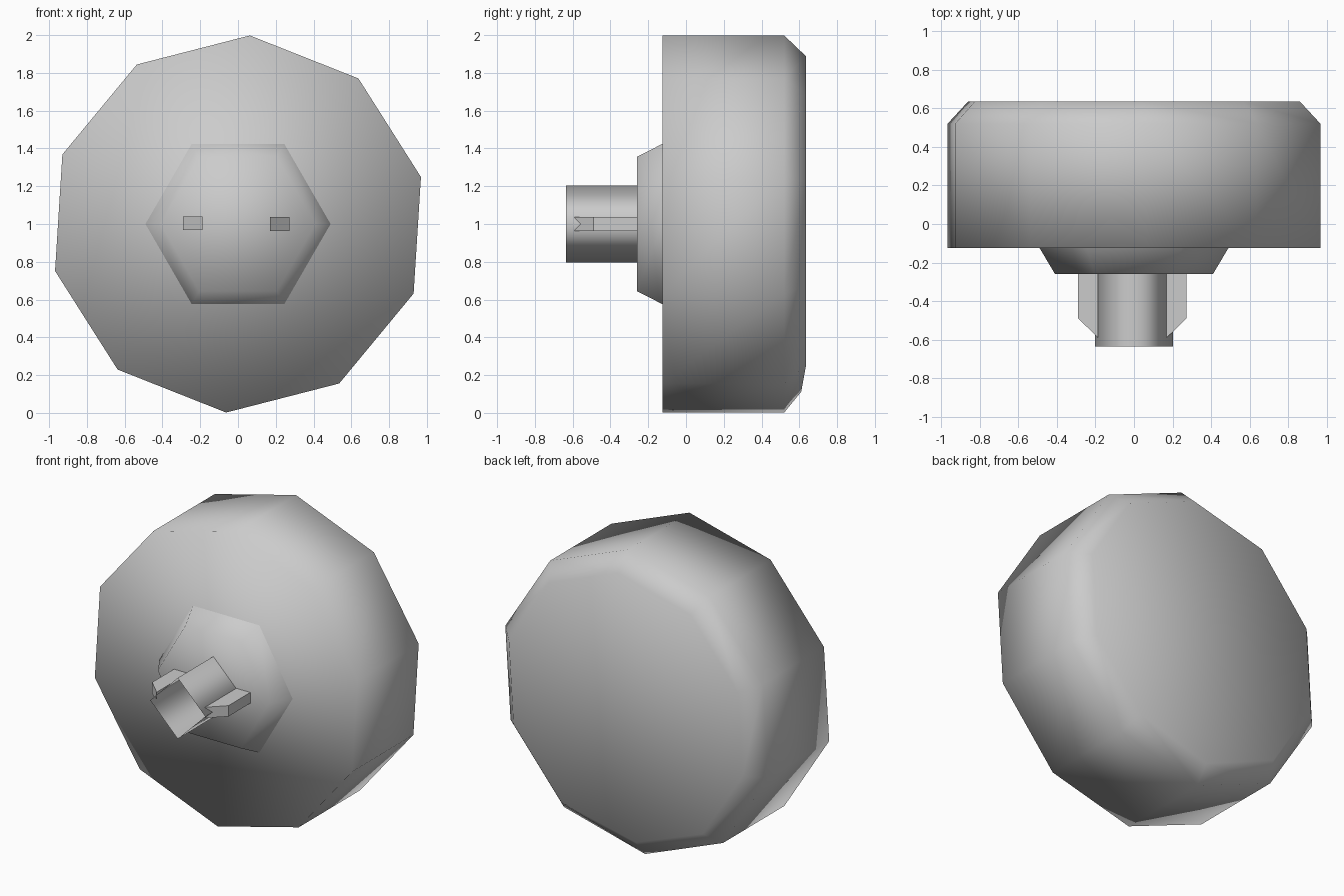
import bpy, bmesh, math
from mathutils import Matrix

cube = bpy.data.objects.get("Cube")
if cube:
    bpy.data.objects.remove(cube, do_unlink=True)

grey = bpy.data.materials.new("plain_grey")
grey.use_nodes = True
colour = (0.6, 0.6, 0.6, 1)
grey.diffuse_color = colour
grey.node_tree.nodes["Principled BSDF"].inputs["Base Color"].default_value = colour


def finish(name, bm, smooth):
    bmesh.ops.recalc_face_normals(bm, faces=bm.faces)
    for face in bm.faces:
        face.smooth = smooth
    mesh = bpy.data.meshes.new(name)
    bm.to_mesh(mesh)
    bm.free()
    mesh.materials.append(grey)
    obj = bpy.data.objects.new(name, mesh)
    bpy.context.collection.objects.link(obj)
    return obj


def turned(name, sides, phase, profile, front_cap=True, back_cap=True):
    """Sweep (radius, y) pairs round the y axis, front to back."""
    bm = bmesh.new()
    rings = []
    for radius, y in profile:
        angles = [math.radians(phase) + math.tau * i / sides for i in range(sides)]
        rings.append([bm.verts.new((radius * math.cos(a), y, 1 + radius * math.sin(a)))
                      for a in angles])
    for a, b in zip(rings, rings[1:]):
        for i in range(sides):
            j = (i + 1) % sides
            bm.faces.new((a[i], a[j], b[j], b[i]))
    if front_cap:
        bm.faces.new(rings[0])
    if back_cap:
        bm.faces.new(rings[-1][::-1])
    return finish(name, bm, True)


# Ten-sided knob with a bevelled rear rim
knob = turned("knob_body", 10, 86.4, [(1.0, -0.125), (1.0, 0.52), (0.89, 0.635)])
low = min((v for v in knob.data.vertices if v.co.y > 0.6), key=lambda v: v.co.z)
low.co.y = 0.61

# Six-sided collar, tapering forward
turned("collar", 6, 0, [(0.41, -0.26), (0.49, -0.125)], back_cap=False)

# Hollow four-sided stem, open at its front
turned("stem", 4, 0, [(0.203, -0.635), (0.203, -0.25)], False, False)

# Locking tabs with chamfered tips on both sides of the stem
for name, side, inner, height in (("left_tab", 1, 0.17, 1.0), ("right_tab", -1, 0.187, 1.005)):
    bm = bmesh.new()
    outer = inner + 0.103
    outline = [(inner, -0.25), (outer, -0.25), (outer, -0.49), (inner, -0.59)]
    base = bm.faces.new([bm.verts.new((side * x, y, height - 0.036)) for x, y in outline])
    top = bmesh.ops.extrude_face_region(bm, geom=[base])["geom"]
    bmesh.ops.translate(bm, vec=(0, 0, 0.072),
                        verts=[g for g in top if isinstance(g, bmesh.types.BMVert)])
    finish(name, bm, False)
